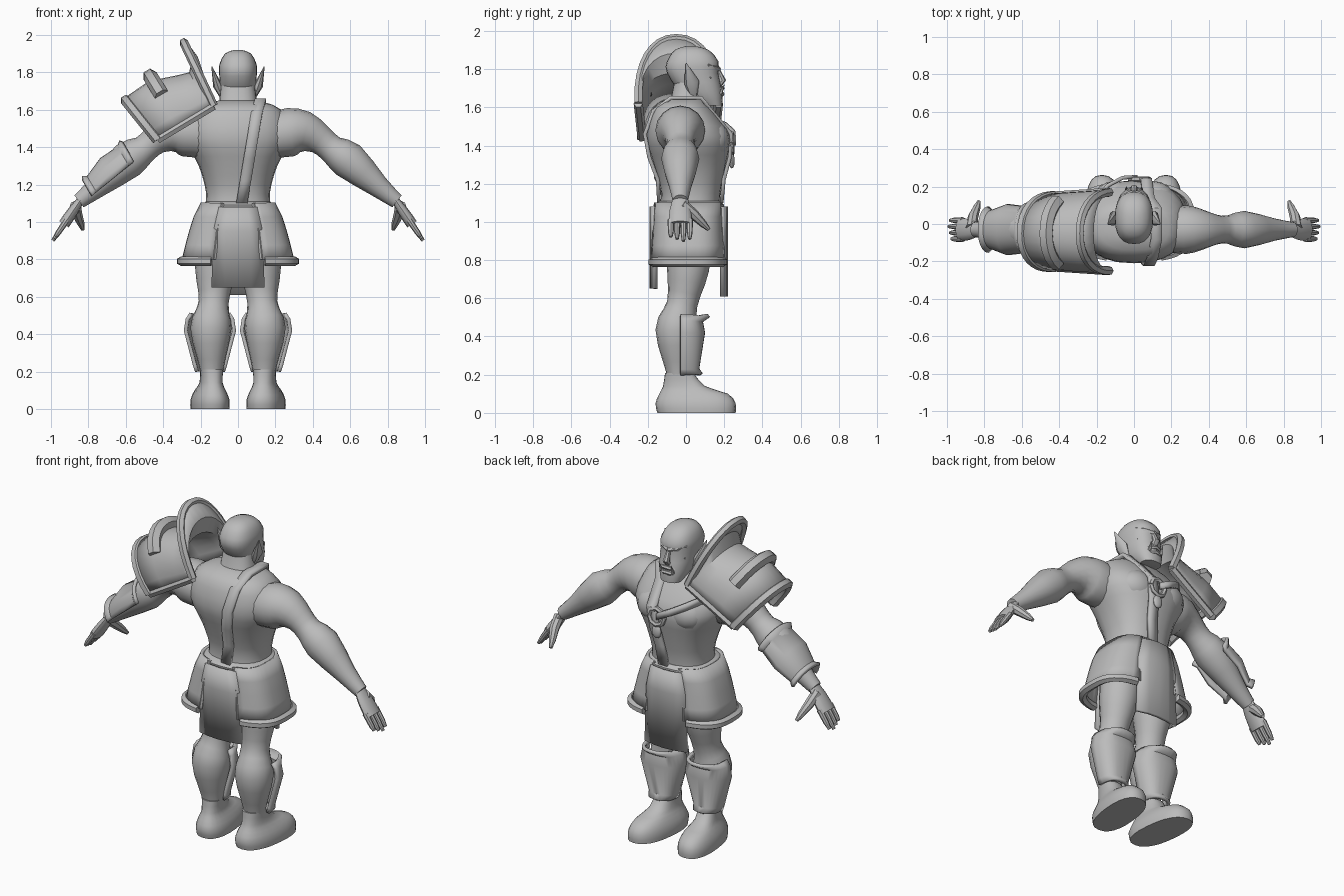
import bpy, bmesh
from math import sin, cos, pi, radians
from mathutils import Vector, Matrix

cube = bpy.data.objects.get("Cube")
if cube:
    bpy.data.objects.remove(cube, do_unlink=True)

color = (.5, .5, .5, 1)
grey = bpy.data.materials.new("plain_grey")
grey.use_nodes = True
grey.diffuse_color = color
grey.node_tree.nodes["Principled BSDF"].inputs["Base Color"].default_value = color

ALONG_X, ALONG_Y, ALONG_Z = Matrix.Identity(3)
parts = []


def finish(name, bm, mirror=False, thickness=None):
    bmesh.ops.recalc_face_normals(bm, faces=bm.faces)
    mesh = bpy.data.meshes.new(name)
    bm.to_mesh(mesh)
    bm.free()
    mesh.materials.append(grey)
    part = bpy.data.objects.new(name, mesh)
    bpy.context.collection.objects.link(part)
    if thickness:
        solid = part.modifiers.new("thickness", 'SOLIDIFY')
        solid.thickness, solid.offset = thickness, 0
    if mirror:
        part.modifiers.new("mirror", 'MIRROR').use_mirror_merge = False
    parts.append(part)
    return part


def spline(keys, steps=3):
    """Smooth curve through a few key vectors of any size."""
    keys = [Vector(key) for key in keys]
    keys = [keys[0]] + keys + [keys[-1]]
    curve = []
    for before, start, end, after in zip(keys, keys[1:], keys[2:], keys[3:]):
        for step in range(steps):
            t = step / steps
            bend = 2 * before - 5 * start + 4 * end - after
            twist = 3 * start - before - 3 * end + after
            curve.append(start + (end - before) * (t / 2) + bend * (t * t / 2) + twist * (t ** 3 / 2))
    return curve + [keys[-1]]


def skinned(rows, closed=False):
    bm = bmesh.new()
    verts = [[bm.verts.new(point) for point in row] for row in rows]
    count = len(rows[0])
    for low, high in zip(verts, verts[1:]):
        for i in range(count if closed else count - 1):
            j = (i + 1) % count
            bm.faces.new((low[i], low[j], high[j], high[i]))
    if closed:
        bm.faces.new(verts[0])
        bm.faces.new(verts[-1])
    return bm


def loft(name, points, sides=12, ref=ALONG_Y, flat=1, mirror=False):
    """Round tube through (x, y, z, radius); flat squeezes it across ref."""
    centers = [Vector(point[:3]) for point in points]
    ahead, behind = centers[1:] + centers[-1:], centers[:1] + centers[:-1]
    rows = []
    for point, center, after, before in zip(points, centers, ahead, behind):
        tangent = (after - before).normalized()
        side = (ref - tangent * tangent.dot(ref)).normalized()
        up = tangent.cross(side) * flat
        angles = [2 * pi * k / sides for k in range(sides)]
        rows.append([center + (side * cos(a) + up * sin(a)) * point[3] for a in angles])
    return finish(name, skinned(rows, True), mirror)


def rope(name, points, radius, ref=ALONG_Y, mirror=False):
    return loft(name, [(*point, radius) for point in points], 6, ref, mirror=mirror)


def power(value, squareness):
    return (1 if value >= 0 else -1) * abs(value) ** (2 / squareness)


def stack(name, rings, center=0, mirror=False, sides=24, squareness=2.4):
    """Level rings of (z, half width, back y, front y)."""
    rows = []
    for z, width, back, front in rings:
        middle, depth = (back + front) / 2, (front - back) / 2
        angles = [2 * pi * k / sides for k in range(sides)]
        rows.append([Vector((center + width * power(cos(a), squareness),
                             middle + depth * power(sin(a), squareness), z)) for a in angles])
    return finish(name, skinned(rows, True), mirror)


def arch(base, apex, half, squareness=2.2, cut=0, steps=16):
    """Squarish arch over base, from +half to -half, with its ends cut by an angle."""
    base, apex = Vector(base), Vector(apex)
    angles = [radians(cut + (180 - 2 * cut) * k / steps) for k in range(steps + 1)]
    return [base + half * power(cos(a), squareness) + (apex - base) * power(sin(a), squareness)
            for a in angles]


def sheet(name, rows, thickness=.02, mirror=False):
    return finish(name, skinned(rows), mirror, thickness)


def ball(name, center, size, mirror=False):
    bm = bmesh.new()
    place = Matrix.Translation(center) @ Matrix.Diagonal((*size, 1))
    bmesh.ops.create_uvsphere(bm, u_segments=16, v_segments=10, radius=1, matrix=place)
    return finish(name, bm, mirror)


# Torso, neck and belt
torso = spline([(.8, .12, -.1, .12), (1, .18, -.14, .17), (1.15, .17, -.13, .18), (1.3, .21, -.17, .21),
                (1.45, .28, -.21, .23), (1.6, .23, -.17, .13), (1.65, .1, -.08, .08)])
stack("torso", torso)
stack("neck", [(1.56, .14, -.12, .1), (1.64, .1, -.08, .09), (1.74, .09, -.06, .1)])
stack("belt", [(1.03, .2, -.16, .2), (1.09, .2, -.17, .2), (1.11, .17, -.14, .18)])
ball("chest_muscles", (.1, .13, 1.43), (.12, .1, .1), True)


def on_torso(x, z, facing):
    """Point just off the torso: facing 1 is the chest, -1 the back."""
    ring = min(torso, key=lambda ring: abs(ring[0] - z))
    middle, depth = (ring[2] + ring[3]) / 2, (ring[3] - ring[2]) / 2
    curve = max(0, 1 - abs(x / ring[1]) ** 2.4) ** (1 / 2.4)
    return Vector((x, middle + facing * (depth * curve + .01), z))


# Head and face
stack("head", spline([(1.61, .06, .09, .19), (1.68, .09, -.03, .19), (1.78, .1, -.1, .17),
                      (1.84, .1, -.1, .17), (1.9, .07, -.06, .12), (1.92, .02, 0, .05)], 2))
loft("nose", [(0, .16, 1.81, .01), (0, .19, 1.74, .02), (0, .17, 1.72, .02)], 8, ALONG_X)
rope("brow", [(0, .17, 1.8), (.05, .15, 1.81), (.08, .11, 1.82)], .014, mirror=True)
rope("cheeks", [(.03, .15, 1.74), (.07, .12, 1.75), (.08, .07, 1.76)], .018, mirror=True)
for name, z in (("upper_lip", 1.7), ("lower_lip", 1.67)):
    rope(name, [(x, .19 - 12 * x * x, z - abs(x) / 6) for x in (-.05, -.02, 0, .02, .05)], .012)
loft("tusks", [(.04, .18, 1.67, .01), (.04, .2, 1.72, .002)], 6, mirror=True)
loft("ears", [(.08, .04, 1.66, .02), (.11, .03, 1.73, .04), (.14, 0, 1.83, .004)],
     8, flat=.6, mirror=True)

# Arms
arm = [(.18, 1.46, .12), (.28, 1.48, .13), (.36, 1.48, .11), (.44, 1.44, .08), (.5, 1.39, .075),
       (.59, 1.33, .1), (.75, 1.19, .06), (.85, 1.11, .04)]
loft("arms", spline([(x, -.03, z, radius) for x, z, radius in arm], 2), 16, mirror=True)

# Hands, laid out between wrist and fingertips
wrist, tip = Vector((.84, -.03, 1.12)), Vector((.99, -.03, .9))
palm = ((0, .04), (.25, .055), (.45, .06), (.6, .06))
loft("palms", [(*wrist.lerp(tip, f), radius) for f, radius in palm], flat=.5, mirror=True)
for i, name in enumerate(("little", "ring", "middle", "index")):
    reach = 1 - abs(i - 2) / 20
    shift = ALONG_Y * (i - 1.5) * .033
    finger = ((.5, .017), (.8, .015), (reach, .009))
    loft(name + "_fingers", [(*(wrist.lerp(tip, f) + shift), radius) for f, radius in finger],
         8, mirror=True)
loft("thumbs", [(.87, -.02, 1.09, .03), (.86, .04, 1.04, .028), (.84, .09, .99, .02), (.83, .12, .96, .01)],
     8, ALONG_X, mirror=True)

# Legs and boots
loft("legs", spline([(.1, .02, .95, .12), (.12, .01, .75, .11), (.13, -.02, .57, .08),
                     (.145, -.05, .43, .11), (.14, -.04, .2, .06), (.14, -.04, .1, .06)]),
     16, mirror=True)
boots = stack("boots", spline([(0, .1, -.15, .26), (.05, .1, -.16, .26), (.1, .08, -.14, .22),
                               (.14, .06, -.12, .1), (.21, .06, -.11, .04)], 2), .145, True)
for vert in boots.data.vertices:
    vert.co.x += vert.co.y / 10

# Shin guards
shin = ((.51, .1, .12), (.48, .12, .08), (.42, .13, .09), (.23, .08, .06), (.2, .07, .08))
sheet("shin_guards", [arch((.15, -.03, z), (.15, front, z), ALONG_X * width, 2.6)
                      for z, width, front in shin], mirror=True)

# Flared skirt panels with raised borders
skirt = []
for f in (0, .25, .5, .75, 1):
    spread, z = .19 + .1 * f ** .7, 1.1 - .3 * f
    skirt.append(arch((0, .01, z), (spread, .01, z), ALONG_Y * (.17 + f / 50), 3, 17))
sheet("skirt_panels", skirt, mirror=True)
rope("skirt_hems", [point + ALONG_X * .015 - ALONG_Z * .01 for point in skirt[-1]], .025, ALONG_Z, True)
for name, end in (("front", 0), ("back", -1)):
    rope(name + "_skirt_edges", [row[end] for row in skirt], .012, mirror=True)

# Loincloth, front and back
for name, y, bottom in (("front", .21, .61), ("back", -.18, .65)):
    rows = []
    for z, width in ((1.08, .1), (.95, .13), (bottom, .14)):
        rows.append([Vector((width * u, y * (1 - u * u / 9), z)) for u in (-1, -.5, 0, .5, 1)])
    sheet(name + "_loincloth", rows)

# Strap up the back, over the shoulder and down the chest
climb = range(5)
strap = [on_torso(.02 + .02 * k, 1.1 + .12 * k, -1) for k in climb]
strap += [Vector((.12, y, 1.65)) for y in (-.08, .02, .08)]
strap += [on_torso(.02 + .015 * k, 1.1 + .12 * k, 1) for k in reversed(climb)]
sheet("body_strap", [[p - ALONG_X * .03, p, p + ALONG_X * .03] for p in strap])
tie = [on_torso(.02 - .08 * k, 1.42 + .04 * k, 1) + ALONG_Y * .01 for k in range(4)]
sheet("pad_strap", [[p - ALONG_Z * .02, p + ALONG_Z * .02] for p in tie])
middle = Vector((.03, .24, 1.41))
corners = [pi * k / 4 for k in range(9)]
rope("chest_ring", [middle + (ALONG_X * cos(a) + ALONG_Z * sin(a)) * .05 for a in corners], .015)
ball("ring_buckle", middle - ALONG_Z * .09, (.03, .015, .04))

# Shoulder pad: arches stepping up from the arm to a tall neck guard
outer, inner = Vector((-.43, -.04, 1.44)), Vector((-.13, -.04, 1.62))
slope = (inner - outer).normalized()
pad = [arch(outer.lerp(inner, f), (x, -.05, z), ALONG_Y * (.19 + f / 50)) for f, x, z in
       ((0, -.6, 1.65), (.35, -.47, 1.74), (.75, -.32, 1.77), (.92, -.25, 1.79),
        (.97, -.23, 1.88), (1, -.29, 1.96))]
sheet("shoulder_pad", pad, .03)
rope("pad_outer_rim", pad[0], .03, slope)
rope("pad_neck_rim", pad[-1], .024, slope)
for name, end in (("front", 0), ("back", -1)):
    rope("pad_" + name + "_rim", [row[end] for row in pad], .024)
rope("pad_ridge", [point + ALONG_Z * .04 for point in pad[1][3:14]], .04, slope)

# Forearm guard, flared at both ends
elbow, cuff = Vector((-.56, -.03, 1.32)), Vector((-.78, -.03, 1.14))
outward = Vector((-.5, 0, .87))
rows = []
for f, height in ((0, .13), (.1, .11), (.5, .12), (.9, .09), (1, .11)):
    base = elbow.lerp(cuff, f)
    rows.append(arch(base, base + outward * height, ALONG_Y * height * 1.06))
sheet("forearm_guard", rows)

# Smooth shading with crisp edges
bpy.ops.object.select_all(action='DESELECT')
for part in parts:
    part.select_set(True)
bpy.context.view_layer.objects.active = parts[0]
bpy.ops.object.shade_smooth_by_angle(angle=radians(40))
